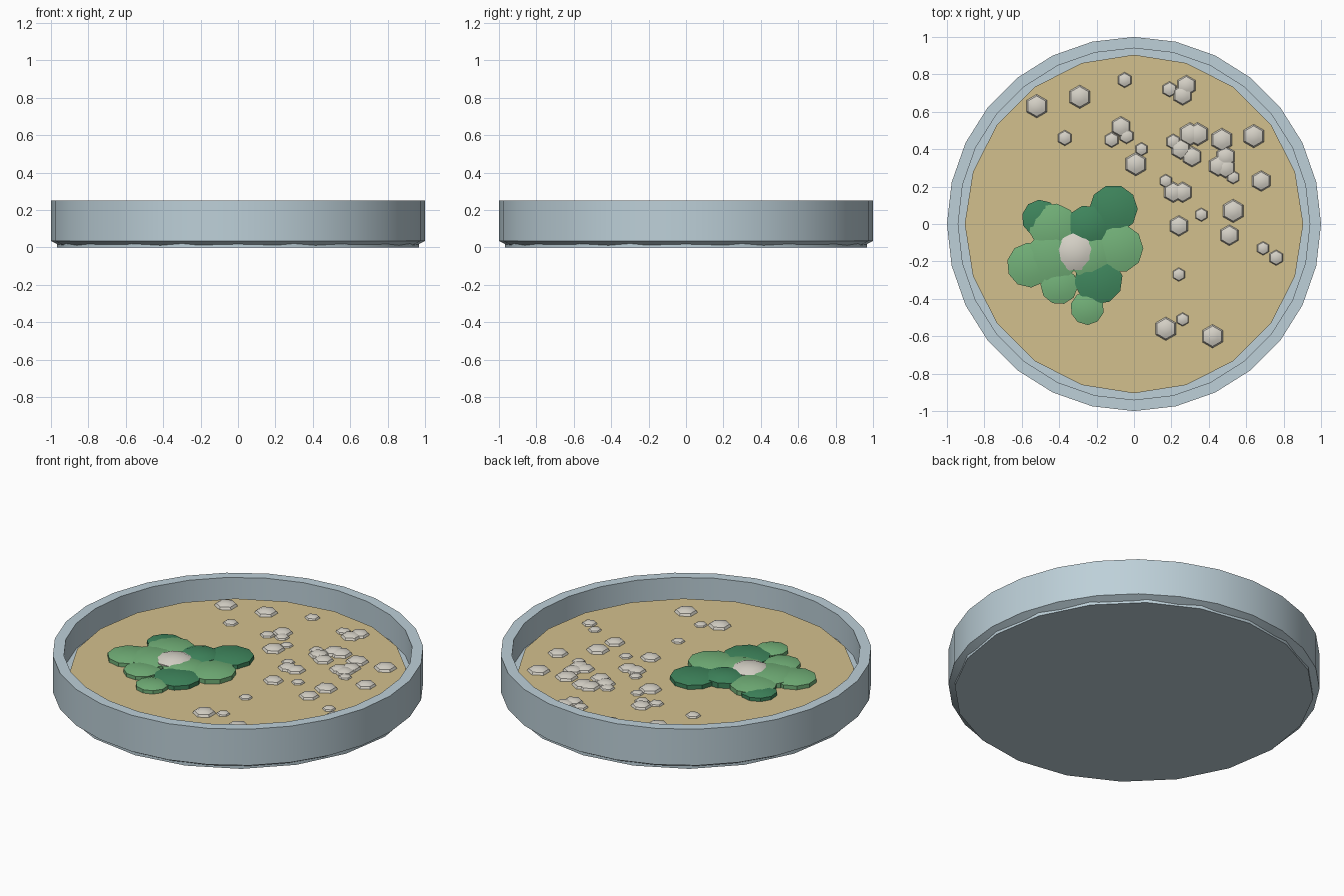
import bpy
import bmesh
from math import sin, cos, pi, radians

cube = bpy.data.objects.get("Cube")
if cube:
    bpy.data.objects.remove(cube, do_unlink=True)


def make_material(name, rgb):
    mat = bpy.data.materials.new(name)
    mat.use_nodes = True
    colour = (*rgb, 1.0)
    mat.diffuse_color = colour
    mat.node_tree.nodes["Principled BSDF"].inputs["Base Color"].default_value = colour
    return mat


dish_blue = make_material("pale blue plastic", (0.51, 0.63, 0.69))
sand = make_material("sand gel", (0.65, 0.53, 0.27))
light_green = make_material("light green", (0.17, 0.44, 0.19))
dark_green = make_material("dark green", (0.05, 0.24, 0.11))
cream = make_material("cream", (0.67, 0.64, 0.57))


def add_revolved(bm, profile, sides, centre=(0, 0, 0), turn=0.0, closed=False):
    """Spin an (r, z) profile round the vertical; a radius of zero becomes a pole."""
    cx, cy, cz = centre
    rings = []
    for r, z in profile:
        if r == 0:
            rings.append([bm.verts.new((cx, cy, cz + z))] * sides)
        else:
            angles = [turn + 2 * pi * i / sides for i in range(sides)]
            rings.append([bm.verts.new((cx + r * cos(a), cy + r * sin(a), cz + z))
                          for a in angles])
    following = rings[1:] + rings[:1] if closed else rings[1:]
    for low, high in zip(rings, following):
        for i in range(sides):
            j = (i + 1) % sides
            corners = []
            for v in (low[i], low[j], high[j], high[i]):
                if v not in corners:
                    corners.append(v)
            bm.faces.new(corners)


def finish(name, bm, mat):
    bmesh.ops.recalc_face_normals(bm, faces=bm.faces[:])
    mesh = bpy.data.meshes.new(name)
    bm.to_mesh(mesh)
    bm.free()
    mesh.materials.append(mat)
    obj = bpy.data.objects.new(name, mesh)
    bpy.context.collection.objects.link(obj)
    bpy.ops.object.select_all(action='DESELECT')
    obj.select_set(True)
    bpy.context.view_layer.objects.active = obj
    bpy.ops.object.shade_smooth_by_angle(angle=radians(32))
    return obj


def revolved_object(name, mat, profile, sides, **options):
    bm = bmesh.new()
    add_revolved(bm, profile, sides, **options)
    return finish(name, bm, mat)


def disc(radius, bottom, top):
    return [(0, bottom), (radius, bottom), (radius, top), (0, top)]


def dome(radius, height):
    return [(0, 0), (radius, 0), (radius, height * 0.6),
            (radius * 0.6, height * 0.9), (0, height)]


# Dish: thin wall with a sloped foot, floor plate and gel
GEL_TOP = 0.14
revolved_object("dish_wall", dish_blue,
                [(1, 0.035), (1, 0.25), (0.94, 0.25), (0.94, 0.002)], 28, closed=True)
revolved_object("dish_floor", dish_blue, disc(0.968, 0, 0.1), 20)
revolved_object("gel", sand, disc(0.905, 0.08, GEL_TOP), 20)

# Mould patch: overlapping low domes (x, y, radius, height)
light_lobes = [(-0.08, -0.13, 0.13, 0.042), (-0.56, -0.22, 0.12, 0.038),
               (-0.43, -0.02, 0.13, 0.044), (-0.40, -0.33, 0.10, 0.036),
               (-0.25, -0.45, 0.09, 0.034), (-0.43, -0.17, 0.14, 0.046),
               (-0.24, -0.17, 0.12, 0.046)]
dark_lobes = [(-0.11, 0.08, 0.13, 0.040), (-0.50, 0.03, 0.10, 0.034),
              (-0.19, -0.30, 0.13, 0.040), (-0.25, -0.01, 0.11, 0.050)]
for name, mat, lobes in (("light_mould_lobes", light_green, light_lobes),
                         ("dark_mould_lobes", dark_green, dark_lobes)):
    bm = bmesh.new()
    for k, (x, y, r, h) in enumerate(lobes):
        add_revolved(bm, dome(r, h), 10, centre=(x, y, GEL_TOP), turn=k * 0.4)
    finish(name, bm, mat)
revolved_object("mould_centre", cream, dome(0.103, 0.062), 9,
                centre=(-0.315, -0.15, GEL_TOP), turn=0.2)

# Scattered colonies: six-sided flattened beads, grouped by size
colonies = {
    0.063: [(-.52, .63), (-.29, .68), (.01, .32), (.3, .48), (.34, .48), (.47, .45),
            (.64, .47), (.53, .07), (.17, -.56), (.42, -.6)],
    0.056: [(.28, .74), (.26, .69), (-.07, .52), (.31, .36), (.49, .36), (.45, .31),
            (.49, .3), (.68, .23), (.21, .17), (.26, .17), (.24, -.01), (.51, -.06),
            (.25, .4)],
    0.042: [(-.05, .77), (-.37, .46), (.19, .72), (-.12, .45), (-.04, .47), (.21, .44),
            (.76, -.18)],
    0.037: [(.04, .4), (.53, .25), (.17, .23), (.36, .05), (.69, -.13), (.24, -.27),
            (.26, -.51)],
}
bm = bmesh.new()
for r, places in colonies.items():
    bead = [(r * sin(t * pi / 6), -0.42 * r * cos(t * pi / 6)) for t in range(1, 6)]
    bead = [(0, -0.42 * r)] + bead + [(0, 0.42 * r)]
    for x, y in places:
        add_revolved(bm, bead, 6, centre=(x, y, GEL_TOP), turn=pi / 6)
finish("colonies", bm, cream)
